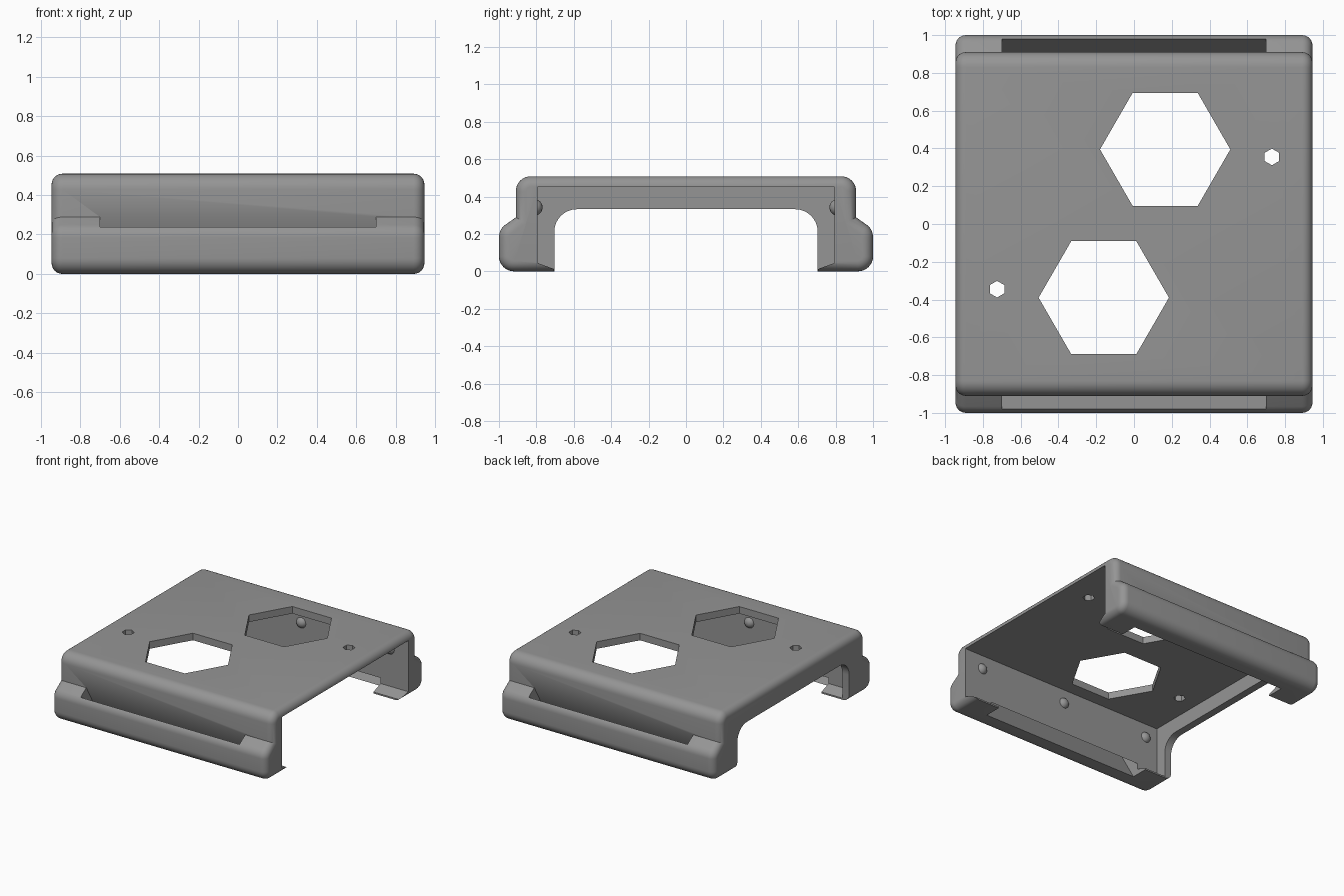
import bpy, bmesh, math
from mathutils import Vector

if "Cube" in bpy.data.objects:
    bpy.data.objects.remove(bpy.data.objects["Cube"])

grey = bpy.data.materials.new("mid grey")
grey.diffuse_color = (0.30, 0.30, 0.30, 1)
grey.use_nodes = True
grey.node_tree.nodes["Principled BSDF"].inputs["Base Color"].default_value = grey.diffuse_color


def fillet(points, n=8):
    """Round each (a, b, radius) corner of a closed 2D profile."""
    out = []
    for i, (a, b, r) in enumerate(points):
        p = Vector((a, b))
        if r == 0:
            out.append(p)
            continue
        u = (Vector(points[i - 1][:2]) - p).normalized()
        v = (Vector(points[(i + 1) % len(points)][:2]) - p).normalized()
        half = u.angle(v) / 2
        c = p + (u + v).normalized() * (r / math.sin(half))
        s = p + u * (r / math.tan(half)) - c
        e = p + v * (r / math.tan(half)) - c
        total = s.angle_signed(e)
        for k in range(n + 1):
            t = -total * k / n
            out.append(c + Vector((s.x * math.cos(t) - s.y * math.sin(t),
                                   s.x * math.sin(t) + s.y * math.cos(t))))
    return out


def prism(name, pts, lo, hi, axis="x", round_ends=0):
    """Extrude a profile along x (profile is y, z) or z (profile is x, y)."""
    bm = bmesh.new()
    place = (lambda p, d: (d, p[0], p[1])) if axis == "x" else (lambda p, d: (p[0], p[1], d))
    base = bm.faces.new([bm.verts.new(place(p, lo)) for p in pts])
    cap = bmesh.ops.extrude_face_region(bm, geom=[base], use_keep_orig=True)["geom"]
    off = Vector(place((0, 0), hi - lo))
    bmesh.ops.translate(bm, vec=off, verts=[g for g in cap if isinstance(g, bmesh.types.BMVert)])
    bmesh.ops.recalc_face_normals(bm, faces=bm.faces)
    if round_ends:
        rim = [e for e in bm.edges if abs(e.verts[0].co.x - e.verts[1].co.x) < 1e-5]
        bmesh.ops.bevel(bm, geom=rim, offset=round_ends, segments=6, profile=0.5,
                        affect="EDGES", clamp_overlap=False)
        bmesh.ops.remove_doubles(bm, verts=bm.verts, dist=1e-5)
    me = bpy.data.meshes.new(name)
    bm.to_mesh(me)
    bm.free()
    ob = bpy.data.objects.new(name, me)
    bpy.context.collection.objects.link(ob)
    me.materials.append(grey)
    return ob


def mirrored(half):
    """Complete a right-hand half profile by mirroring it."""
    return half + [(-p[0], *p[1:]) for p in reversed(half)]


def hexagon(cx, cy, r, turn):
    return [(cx + r * math.cos(turn + k * math.pi / 3),
             cy + r * math.sin(turn + k * math.pi / 3)) for k in range(6)]


# Outer shell with thicker lower rails and rounded ends
shell = prism("bracket_body", fillet(mirrored(
    [(1.0, 0, 0.08), (1.0, 0.225, 0.08), (0.91, 0.288, 0), (0.91, 0.508, 0.08)])),
    -0.945, 0.945, round_ends=0.055)

# Cavity, leaving a sloped lip along the bottom and a thin wall at one end
cutters = [prism("cavity_cutter", mirrored(
    [(0.705, -0.1), (0.705, 0.012), (0.795, 0.045), (0.795, 0.452)]), -0.885, 1.2)]
# Arched opening in the end wall
cutters.append(prism("arch_cutter", fillet(mirrored(
    [(0.704, -0.1, 0), (0.704, 0.332, 0.12)])), -1.2, -0.8))
# Diagonal strap slots through both rails
for s in (1, -1):
    cutters.append(prism("slot_cutter", [(s * y, z) for y, z in (
        (0.968, 0.39), (1.034, 0.33), (0.975, 0.23), (0.782, -0.1),
        (0.69, -0.1), (0.69, 0.09), (0.795, 0.09))], -0.7, 0.7))
# Hexagonal windows and small screw holes in the plate
for x, y, r, turn in ((0.165, 0.395, 0.345, 0), (-0.16, -0.39, 0.345, 0),
                      (0.73, 0.355, 0.044, math.pi / 6), (-0.725, -0.345, 0.044, math.pi / 6)):
    cutters.append(prism("hole_cutter", hexagon(x, y, r, turn), 0.4, 0.6, "z"))

bpy.context.view_layer.objects.active = shell
for c in cutters:
    m = shell.modifiers.new("cut", "BOOLEAN")
    m.operation, m.solver, m.object = "DIFFERENCE", "EXACT", c
    bpy.ops.object.modifier_apply(modifier=m.name)
    bpy.data.objects.remove(c)

bpy.ops.object.select_all(action="DESELECT")
shell.select_set(True)
bpy.ops.object.shade_smooth_by_angle(angle=math.radians(30))

# Snap bumps on the inner walls
for s in (1, -1):
    for x in (-0.78, 0, 0.78):
        bpy.ops.mesh.primitive_uv_sphere_add(segments=20, ring_count=12, radius=0.045,
                                             location=(x, s * 0.812, 0.342))
        bump = bpy.context.object
        bump.name = "snap_bump"
        bump.data.materials.append(grey)
        bpy.ops.object.shade_smooth()
